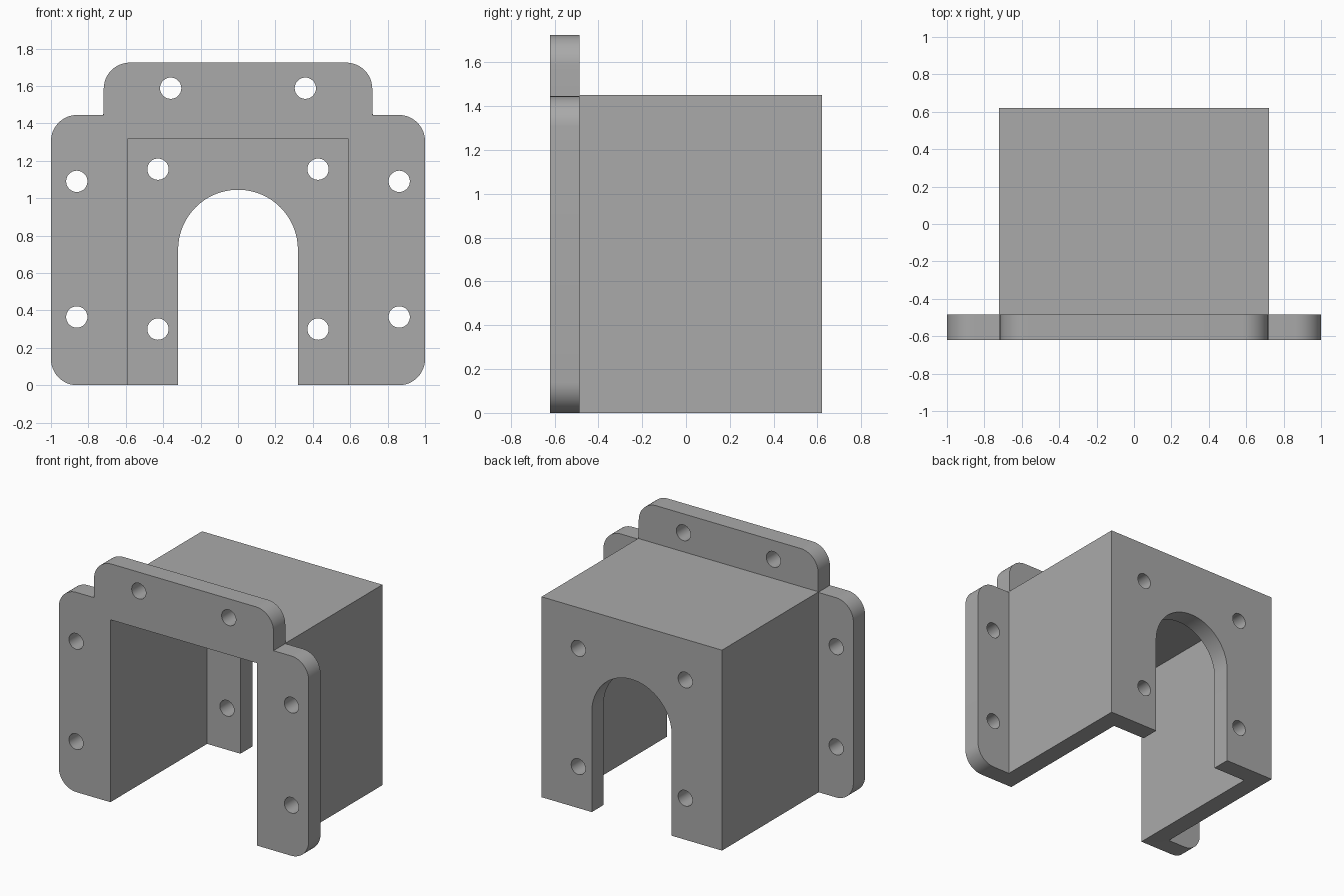
import bpy, bmesh, math
from mathutils import Vector

cube = bpy.data.objects.get("Cube")
if cube:
    bpy.data.objects.remove(cube, do_unlink=True)

grey = bpy.data.materials.new("plain_grey")
grey.use_nodes = True
GREY = (0.4, 0.4, 0.4, 1)
grey.diffuse_color = GREY
grey.node_tree.nodes["Principled BSDF"].inputs["Base Color"].default_value = GREY

FRONT, BACK, WALL, CORNER, HOLE = -0.62, 0.62, 0.135, 0.14, 0.057
FLANGE_BACK = FRONT + WALL


def arc(cx, cz, r, start, end, steps):
    """Points along an arc in the xz plane, angles in degrees."""
    angles = [math.radians(start + (end - start) * i / steps) for i in range(steps + 1)]
    return [(cx + r * math.cos(a), cz + r * math.sin(a)) for a in angles]


def prism(name, outline, y0, y1):
    """Solid made by pushing an xz outline from y0 to y1."""
    bm = bmesh.new()
    face = bm.faces.new([bm.verts.new((x, y0, z)) for x, z in outline])
    pushed = bmesh.ops.extrude_face_region(bm, geom=[face])["geom"]
    verts = [g for g in pushed if isinstance(g, bmesh.types.BMVert)]
    bmesh.ops.translate(bm, verts=verts, vec=Vector((0, y1 - y0, 0)))
    bmesh.ops.recalc_face_normals(bm, faces=bm.faces)
    mesh = bpy.data.meshes.new(name)
    bm.to_mesh(mesh)
    bm.free()
    mesh.materials.append(grey)
    obj = bpy.data.objects.new(name, mesh)
    bpy.context.collection.objects.link(obj)
    return obj


def box(name, half, z0, z1, y0, y1):
    return prism(name, [(-half, z0), (half, z0), (half, z1), (-half, z1)], y0, y1)


def combine(target, tool, operation):
    """Apply a boolean, then discard the tool."""
    tool.hide_render = True
    mod = target.modifiers.new(operation, "BOOLEAN")
    mod.operation, mod.solver, mod.object = operation, "EXACT", tool
    bpy.context.view_layer.objects.active = target
    bpy.ops.object.modifier_apply(modifier=mod.name)
    bpy.data.objects.remove(tool, do_unlink=True)


# Mounting flange: right half of the outline, mirrored to the left
SHOULDER, TOP, TAB = 1.445, 1.725, 0.718
half = (arc(1 - CORNER, CORNER, CORNER, -90, 0, 12)
        + arc(1 - CORNER, SHOULDER - CORNER, CORNER, 0, 90, 12)
        + [(TAB, SHOULDER)]
        + arc(TAB - CORNER, TOP - CORNER, CORNER, 0, 90, 12))
outline = half + [(-x, z) for x, z in reversed(half)]
bracket = prism("motor_bracket", outline, FRONT, FLANGE_BACK)
bracket.name = "mounting_bracket"

# Box-shaped housing behind the flange
combine(bracket, box("housing", 0.722, 0, 1.45, FLANGE_BACK - 0.005, BACK), "UNION")

# Cavity open at the front and bottom
combine(bracket, box("cavity", 0.587, -0.2, 1.32, FRONT - 0.1, BACK - WALL), "DIFFERENCE")

# Arched opening in the back wall
arch = [(-0.32, -0.2), (0.32, -0.2)] + arc(0, 0.725, 0.32, 0, 180, 48)
combine(bracket, prism("arch_opening", arch, 0.3, BACK + 0.1), "DIFFERENCE")

# Screw holes in the flange and the back wall
flange_holes = [(0.862, 0.365), (0.862, 1.09), (0.36, 1.588)]
wall_holes = [(0.428, 0.3), (0.428, 1.155)]
for holes, y0, y1 in ((flange_holes, FRONT - 0.1, FLANGE_BACK + 0.1),
                      (wall_holes, 0.3, BACK + 0.1)):
    for x, z in holes:
        for side in (-1, 1):
            circle = arc(side * x, z, HOLE, 0, 360, 32)[:-1]
            combine(bracket, prism("screw_hole", circle, y0, y1), "DIFFERENCE")

# Smooth curved walls, keep edges sharp
bpy.ops.object.select_all(action="DESELECT")
bracket.select_set(True)
bpy.context.view_layer.objects.active = bracket
bpy.ops.object.shade_smooth_by_angle(angle=math.radians(30))
